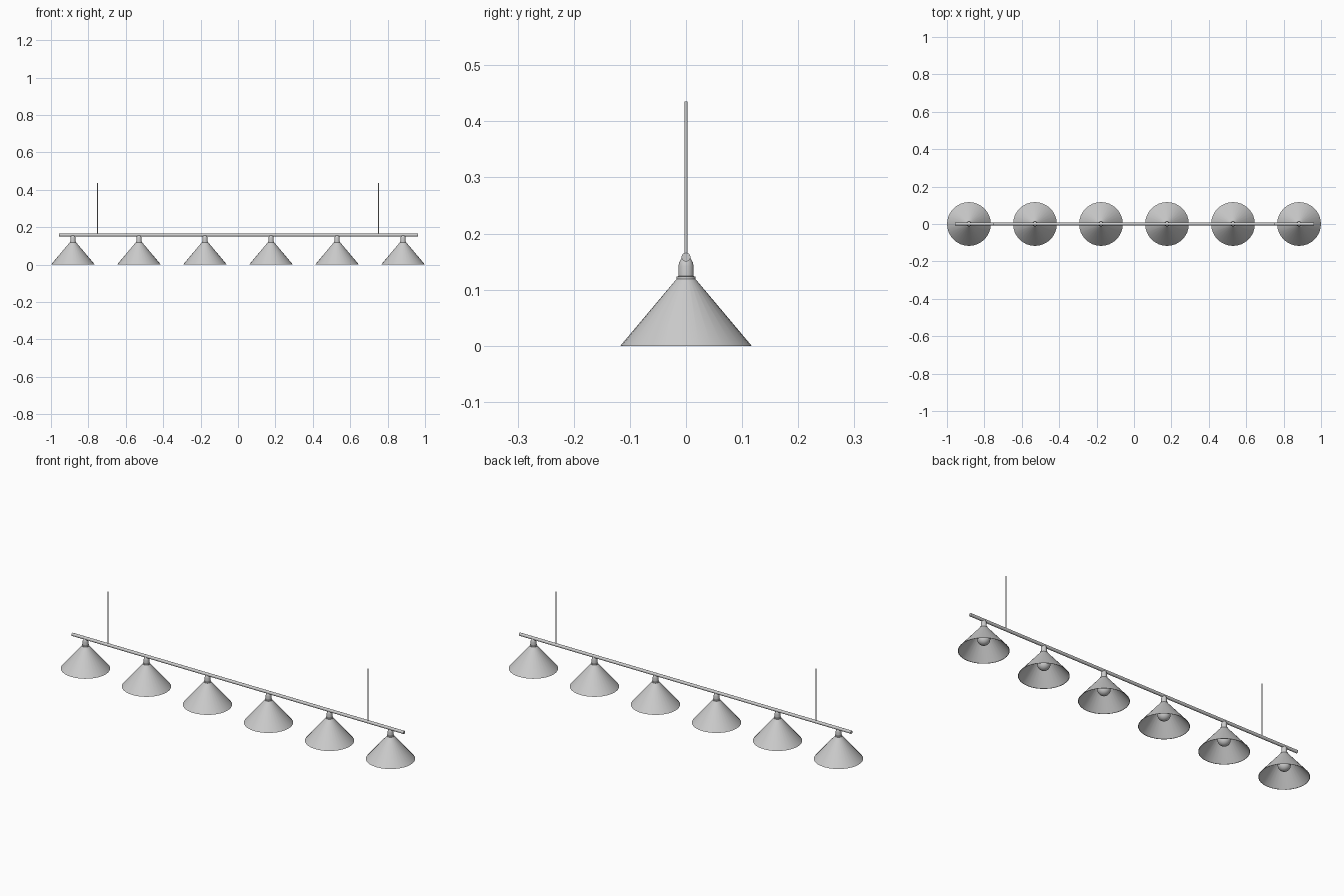
import bpy, math
from mathutils import Matrix

cube = bpy.data.objects.get("Cube")
if cube:
    bpy.data.objects.remove(cube)


def make_material(name, value):
    mat = bpy.data.materials.new(name)
    mat.use_nodes = True
    colour = (value, value, value, 1)
    mat.diffuse_color = colour
    mat.node_tree.nodes["Principled BSDF"].inputs["Base Color"].default_value = colour
    return mat


GREY = make_material("light grey", 0.6)
SHADE_COUNT = 6
SPACING = 0.353
BAR_Z = 0.158


def lathe(name, profile, x, sides=32):
    """Spin a list of (radius, height) points about the vertical axis."""
    verts, faces = [], []
    for r, z in profile:
        for i in range(sides):
            a = 2 * math.pi * i / sides
            verts.append((r * math.cos(a), r * math.sin(a), z))
    for k in range(len(profile) - 1):
        for i in range(sides):
            j = (i + 1) % sides
            a, b = k * sides, (k + 1) * sides
            faces.append((a + i, a + j, b + j, b + i))
    mesh = bpy.data.meshes.new(name)
    mesh.from_pydata(verts, [], faces)
    obj = bpy.data.objects.new(name, mesh)
    bpy.context.collection.objects.link(obj)
    obj.location.x = x
    finish(obj)


def finish(obj):
    obj.data.materials.append(GREY)
    bpy.ops.object.select_all(action="DESELECT")
    obj.select_set(True)
    bpy.context.view_layer.objects.active = obj
    bpy.ops.object.shade_smooth_by_angle(angle=math.radians(35))


def rod(name, radius, length, location, along_x=False):
    bpy.ops.mesh.primitive_cylinder_add(vertices=16, radius=radius, depth=length,
                                        location=location)
    obj = bpy.context.object
    obj.name = name
    if along_x:
        obj.data.transform(Matrix.Rotation(math.pi / 2, 4, "Y"))
    finish(obj)


# Thin conical shade: outside up, then inside back down
SHADE = [(0.117, 0), (0.016, 0.12), (0.014, 0.12), (0.115, 0), (0.117, 0)]
# Collar and tapered socket under the bar
SOCKET = [(0.001, 0.116), (0.017, 0.117), (0.017, 0.123), (0.0135, 0.124),
          (0.0135, 0.142), (0.012, 0.149), (0.008, 0.156), (0.001, 0.158)]
# Bulb: neck widening into a round globe
BULB_R, BULB_Z = 0.03, 0.06
BULB = [(0.012, 0.118), (0.013, 0.1)]
for step in range(2, 13):
    t = math.pi * step / 12
    BULB.append((max(BULB_R * math.sin(t), 0.0005), BULB_Z + BULB_R * math.cos(t)))

for n in range(SHADE_COUNT):
    x = (n - (SHADE_COUNT - 1) / 2) * SPACING
    lathe(f"shade_{n + 1}", SHADE, x)
    lathe(f"socket_{n + 1}", SOCKET, x)
    lathe(f"bulb_{n + 1}", BULB[::-1], x, 24)

# Horizontal bar and the two hanging rods
rod("bar", 0.008, 1.92, (0.002, 0, BAR_Z), along_x=True)
for side, x in (("right", -0.752), ("left", 0.752)):
    rod(f"hanging_rod_{side}", 0.003, 0.277, (x, 0, 0.2965))
